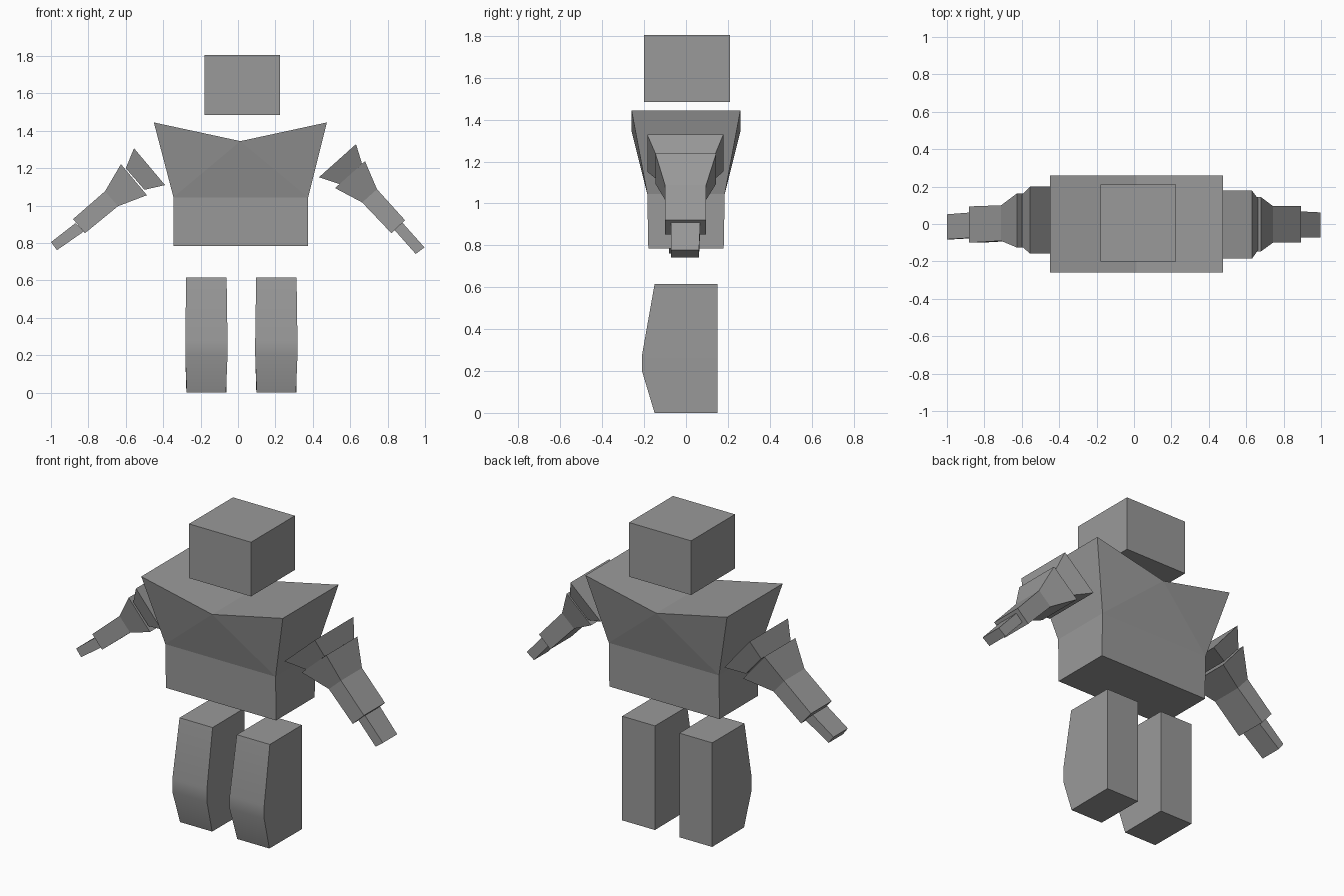
import bpy
import bmesh
import math

cube = bpy.data.objects.get("Cube")
if cube:
    bpy.data.objects.remove(cube, do_unlink=True)

grey = bpy.data.materials.new("plain grey")
grey.use_nodes = True
COLOUR = (0.32, 0.32, 0.32, 1)
grey.diffuse_color = COLOUR
grey.node_tree.nodes["Principled BSDF"].inputs["Base Color"].default_value = COLOUR


def finish(name, bm, smooth=False):
    """Turn a bmesh into a named grey object."""
    bmesh.ops.recalc_face_normals(bm, faces=bm.faces)
    mesh = bpy.data.meshes.new(name)
    bm.to_mesh(mesh)
    bm.free()
    mesh.materials.append(grey)
    obj = bpy.data.objects.new(name, mesh)
    bpy.context.collection.objects.link(obj)
    if smooth:
        bpy.ops.object.select_all(action="DESELECT")
        obj.select_set(True)
        bpy.context.view_layer.objects.active = obj
        bpy.ops.object.shade_smooth_by_angle(angle=math.radians(30))
    return obj


def loft(name, rings, smooth=False):
    """Join rings of four corners into a closed solid."""
    bm = bmesh.new()
    loops = [[bm.verts.new(p) for p in ring] for ring in rings]
    for a, b in zip(loops, loops[1:]):
        for i in range(4):
            j = (i + 1) % 4
            bm.faces.new((a[i], a[j], b[j], b[i]))
    bm.faces.new(loops[0])
    bm.faces.new(loops[-1])
    return finish(name, bm, smooth)


def level(x0, x1, y0, y1, z):
    """Horizontal ring."""
    return [(x0, y0, z), (x1, y0, z), (x1, y1, z), (x0, y1, z)]


def slanted(low, high, y0, y1):
    """Ring across a limb, from its lower to its upper edge."""
    return [(low[0], y0, low[1]), (high[0], y0, high[1]),
            (high[0], y1, high[1]), (low[0], y1, low[1])]


# Head
loft("head", [level(-0.18, 0.225, -0.2, 0.21, z) for z in (1.485, 1.805)])

# Torso: waist block flaring to shoulders, with a notched top
bm = bmesh.new()
base = [bm.verts.new(p) for p in level(-0.345, 0.375, -0.18, 0.18, 0.785)]
chest = [bm.verts.new(p) for p in level(-0.345, 0.375, -0.185, 0.185, 1.045)]
top = [bm.verts.new(p) for p in level(-0.45, 0.475, -0.26, 0.26, 1.445)]
notch = [bm.verts.new((0.013, y, 1.345)) for y in (-0.26, 0.26)]
bm.faces.new(base)
for i in range(4):
    j = (i + 1) % 4
    bm.faces.new((base[i], base[j], chest[j], chest[i]))
for a, b, n in ((0, 1, notch[0]), (2, 3, notch[1])):
    bm.faces.new((chest[a], chest[b], n))
    bm.faces.new((chest[a], n, top[a]))
    bm.faces.new((chest[b], top[b], n))
for a, b in ((1, 2), (3, 0)):
    bm.faces.new((chest[a], chest[b], top[b], top[a]))
    bm.faces.new((top[a], top[b], notch[b // 2], notch[a // 2]))
finish("torso", bm)

# Legs: straight back, softly bent knee at the front
for side, x in (("right", -0.169), ("left", 0.205)):
    rings = []
    for z, front, half in ((0, -0.15, 0.105), (0.2, -0.21, 0.113),
                           (0.276, -0.21, 0.113), (0.615, -0.15, 0.108)):
        rings.append([(x - half, front, z), (x + half, front, z),
                      (x + 0.107, 0.15, z), (x - 0.107, 0.15, z)])
    loft(side + "_leg", rings, smooth=True)

# Arms: each ring is lower edge, upper edge, front and back
arms = {
    "left": {
        "shoulder": [((0.433, 1.152), (0.631, 1.329), -0.185, 0.178),
                     ((0.545, 1.115), (0.663, 1.225), -0.14, 0.135)],
        "forearm": [((0.519, 1.094), (0.679, 1.238), -0.146, 0.144),
                    ((0.664, 1.017), (0.743, 1.088), -0.1, 0.096),
                    ((0.82, 0.853), (0.893, 0.922), -0.1, 0.096)],
        "hand": [((0.835, 0.872), (0.88, 0.908), -0.072, 0.068),
                 ((0.95, 0.742), (0.997, 0.777), -0.072, 0.062)],
    },
    "right": {
        "shoulder": [((-0.39, 1.11), (-0.556, 1.307), -0.158, 0.2),
                     ((-0.5, 1.085), (-0.6, 1.2), -0.12, 0.155)],
        "forearm": [((-0.487, 1.056), (-0.626, 1.222), -0.126, 0.163),
                    ((-0.642, 0.997), (-0.711, 1.077), -0.09, 0.1),
                    ((-0.818, 0.853), (-0.882, 0.928), -0.1, 0.094)],
        "hand": [((-0.823, 0.863), (-0.87, 0.906), -0.074, 0.062),
                 ((-0.968, 0.762), (-1.0, 0.805), -0.082, 0.052)],
    },
}
for side, parts in arms.items():
    for part, rings in parts.items():
        loft(side + "_" + part, [slanted(*r) for r in rings])
